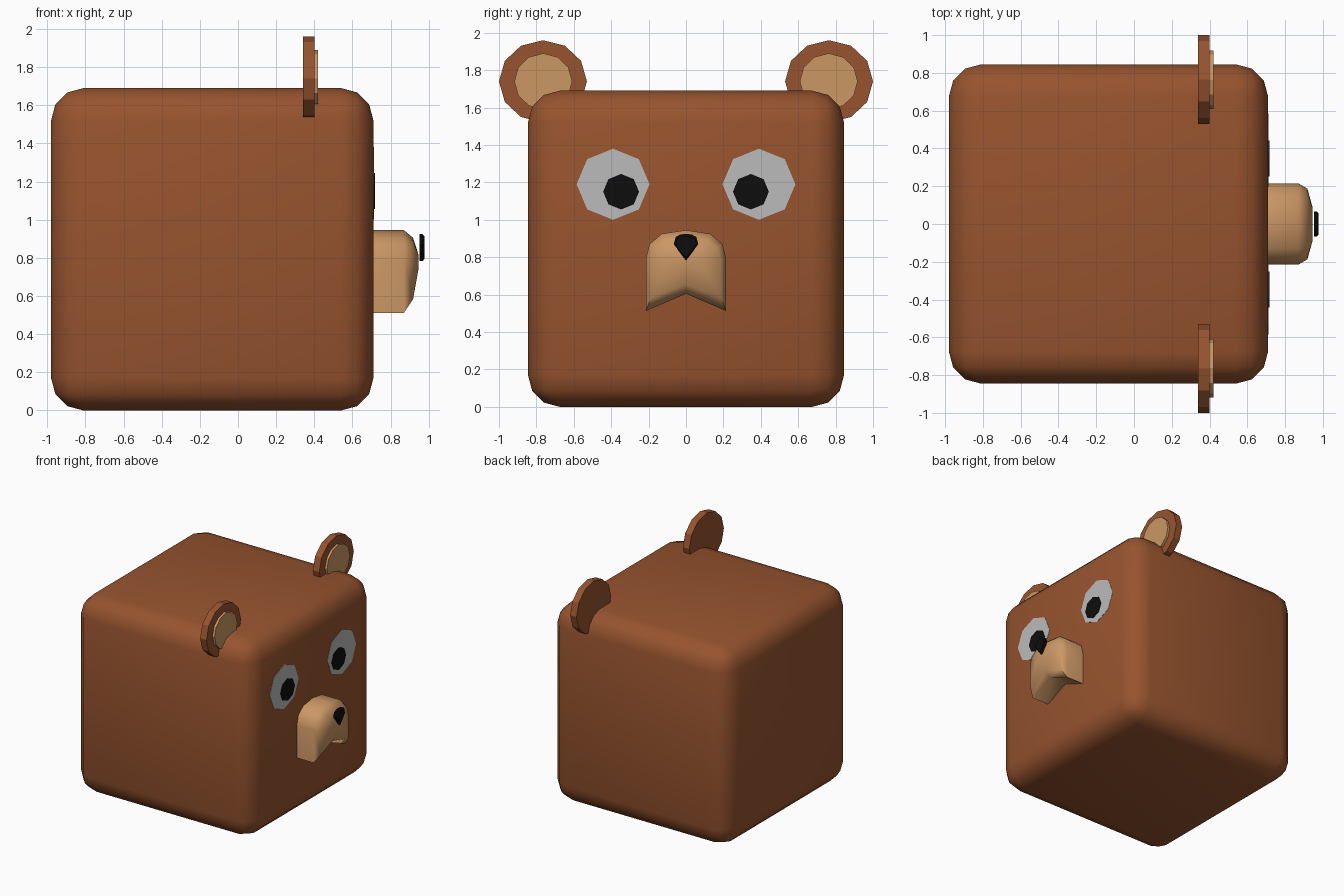
import bpy, bmesh, math

if "Cube" in bpy.data.objects:
    bpy.data.objects.remove(bpy.data.objects["Cube"])


def material(name, rgb):
    m = bpy.data.materials.new(name)
    m.diffuse_color = (*rgb, 1)
    m.use_nodes = True
    m.node_tree.nodes["Principled BSDF"].inputs["Base Color"].default_value = m.diffuse_color
    return m


BROWN = material("brown", (0.31, 0.088, 0.028))
TAN = material("tan", (0.60, 0.31, 0.13))
WHITE = material("eye_white", (0.50, 0.50, 0.50))
BLACK = material("black", (0.004, 0.004, 0.004))


def loft(name, rings, mat, angle=None):
    """Skin a list of equal-length point rings and cap both ends."""
    bm = bmesh.new()
    loops = [[bm.verts.new(p) for p in ring] for ring in rings]
    n = len(loops[0])
    for a, b in zip(loops, loops[1:]):
        for i in range(n):
            j = (i + 1) % n
            bm.faces.new((a[i], a[j], b[j], b[i]))
    bm.faces.new(loops[0][::-1])
    bm.faces.new(loops[-1])
    bmesh.ops.recalc_face_normals(bm, faces=bm.faces)
    me = bpy.data.meshes.new(name)
    bm.to_mesh(me)
    bm.free()
    me.materials.append(mat)
    ob = bpy.data.objects.new(name, me)
    bpy.context.collection.objects.link(ob)
    if angle:
        bpy.context.view_layer.objects.active = ob
        bpy.ops.object.select_all(action='DESELECT')
        ob.select_set(True)
        bpy.ops.object.shade_smooth_by_angle(angle=math.radians(angle))
    return ob


def disc(name, y, z, ry, rz, x0, x1, sides, mat):
    """Flat disc facing +x."""
    angles = [2 * math.pi * i / sides for i in range(sides)]
    loft(name, [[(x, y + ry * math.cos(a), z + rz * math.sin(a)) for a in angles]
                for x in (x0, x1)], mat)


# Body: rounded cube
bpy.ops.mesh.primitive_cube_add(size=1, location=(-0.135, 0, 0.845))
body = bpy.context.object
body.name = "body"
body.scale = (1.69, 1.69, 1.69)
bpy.ops.object.transform_apply(location=False, rotation=False, scale=True)
bevel = body.modifiers.new("round", 'BEVEL')
bevel.width = 0.17
bevel.segments = 3
bpy.ops.object.modifier_apply(modifier="round")
bpy.ops.object.shade_smooth()
body.data.materials.append(BROWN)

# Ears and eyes, mirrored left and right
for side, s in (("left", 1), ("right", -1)):
    disc(f"ear_{side}", s * 0.765, 1.74, 0.235, 0.22, 0.34, 0.40, 12, BROWN)
    disc(f"inner_ear_{side}", s * 0.763, 1.74, 0.155, 0.15, 0.39, 0.42, 12, TAN)
    disc(f"eye_{side}", s * 0.39, 1.19, 0.195, 0.19, 0.70, 0.712, 8, WHITE)
    disc(f"pupil_{side}", s * 0.347, 1.15, 0.096, 0.095, 0.70, 0.717, 8, BLACK)


def mirrored(half):
    """Complete a (y, z) half outline whose first and last points lie on y = 0."""
    return half + [(-y, z) for y, z in half[-2:0:-1]]


# Snout: arched top, notched bottom, rounded towards the front
outline = mirrored([(0, 0.605), (0.215, 0.512), (0.215, 0.79), (0.195, 0.87),
                    (0.13, 0.925), (0, 0.945)])
stages = [(0.69, 1, 1), (0.87, 1, 1), (0.918, 0.87, 0.74), (0.945, 0.42, 0.20)]
loft("snout", [[(x, y * sy, 0.79 + (z - 0.79) * sz) for y, z in outline]
               for x, sy, sz in stages], TAN, 50)

# Nose: small pointed shield
outline = mirrored([(0, 0.783), (0.066, 0.87), (0.055, 0.908), (0.03, 0.922), (0, 0.924)])
loft("nose", [[(x, y * k, 0.86 + (z - 0.86) * k) for y, z in outline]
              for x, k in ((0.952, 1), (0.968, 1), (0.977, 0.85))], BLACK)
